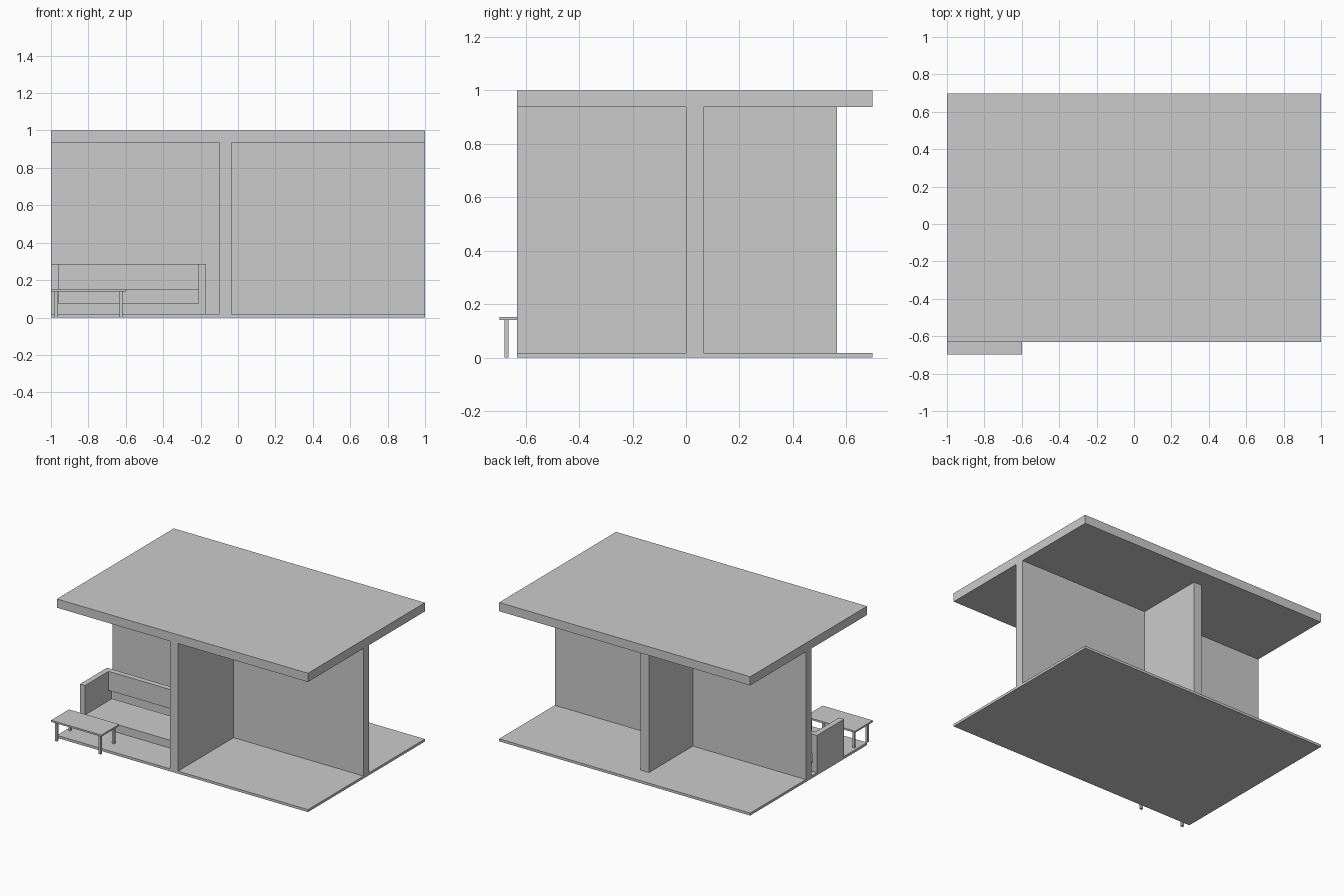
import bpy
import bmesh
from mathutils import Matrix, Vector

cube = bpy.data.objects.get("Cube")
if cube:
    bpy.data.objects.remove(cube, do_unlink=True)

grey = bpy.data.materials.new("light grey")
grey.use_nodes = True
colour = (0.6, 0.6, 0.6, 1)
grey.diffuse_color = colour
grey.node_tree.nodes["Principled BSDF"].inputs["Base Color"].default_value = colour


def box(name, xs, ys, zs):
    """Flat-faced box spanning the given ranges."""
    lo, hi = (Vector(c) for c in zip(xs, ys, zs))
    bm = bmesh.new()
    bmesh.ops.create_cube(bm, size=1, matrix=Matrix.Diagonal((*(hi - lo), 1)))
    mesh = bpy.data.meshes.new(name)
    bm.to_mesh(mesh)
    bm.free()
    mesh.materials.append(grey)
    obj = bpy.data.objects.new(name, mesh)
    obj.location = (lo + hi) / 2
    bpy.context.collection.objects.link(obj)
    return obj


# Building: slabs and two crossing walls
LENGTH, DEPTH = (-1, 1), (-0.632, 0.698)
FLOOR, CEILING, WALL = 0.018, 0.937, 0.065
box("floor_slab", LENGTH, DEPTH, (0, FLOOR))
box("roof_slab", LENGTH, DEPTH, (CEILING, 1))
box("long_wall", LENGTH, (0, WALL), (FLOOR, CEILING))
for side, ys in (("front", (DEPTH[0], 0)), ("back", (WALL, 0.565))):
    box(side + "_dividing_wall", (-0.1, -0.035), ys, (FLOOR, CEILING))

# Sofa: two arms, a low seat and a raised backrest
ARM = 0.04
left, right, front, back, top = -1, -0.17, -0.37, -0.062, 0.287
inner = (left + ARM, right - ARM)
box("sofa_right_arm", (left, inner[0]), (front, back), (FLOOR, top))
box("sofa_left_arm", (inner[1], right), (front, back), (FLOOR, top))
box("sofa_seat", inner, (front, back), (FLOOR, 0.075))
box("sofa_backrest", inner, (back - ARM, back), (0.15, top))

# Coffee table with four slim legs, overhanging the floor edge
TABLE_X, TABLE_Y, UNDER = (-1, -0.6), (-0.698, -0.495), 0.14
box("table_top", TABLE_X, TABLE_Y, (UNDER, 0.152))
INSET, LEG = 0.018, 0.016
for end, x in (("right", TABLE_X[0] + INSET), ("left", TABLE_X[1] - INSET - LEG)):
    for row, y in (("front", TABLE_Y[0] + INSET), ("back", TABLE_Y[1] - INSET - LEG)):
        box(f"table_{row}_{end}_leg", (x, x + LEG), (y, y + LEG), (0.001, UNDER))
